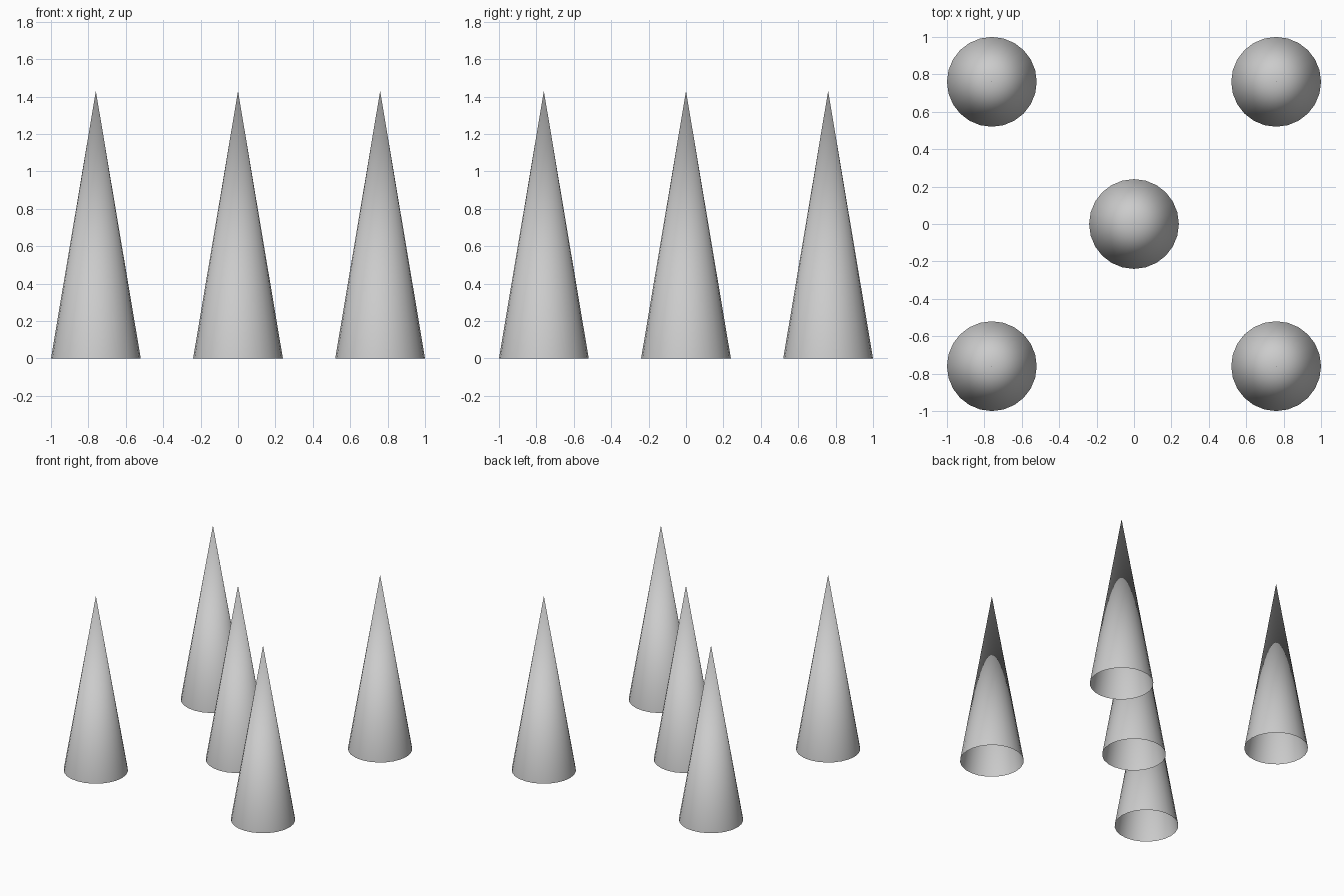
import bpy

if "Cube" in bpy.data.objects:
    bpy.data.objects.remove(bpy.data.objects["Cube"])

RADIUS, HEIGHT, OFFSET = 0.24, 1.43, 0.76


def add_cone(name, x, y):
    # Open-bottomed, fully smooth cone standing on the ground
    bpy.ops.mesh.primitive_cone_add(vertices=24, radius1=RADIUS, radius2=0,
                                    depth=HEIGHT, end_fill_type='NOTHING',
                                    location=(x, y, HEIGHT / 2))
    cone = bpy.context.object
    cone.name = name
    bpy.ops.object.shade_smooth()


# Centre spike
add_cone("centre_spike", 0, 0)

# Four corner spikes
for side, sx in (("left", -1), ("right", 1)):
    for end, sy in (("front", -1), ("back", 1)):
        add_cone(f"{end}_{side}_spike", sx * OFFSET, sy * OFFSET)
